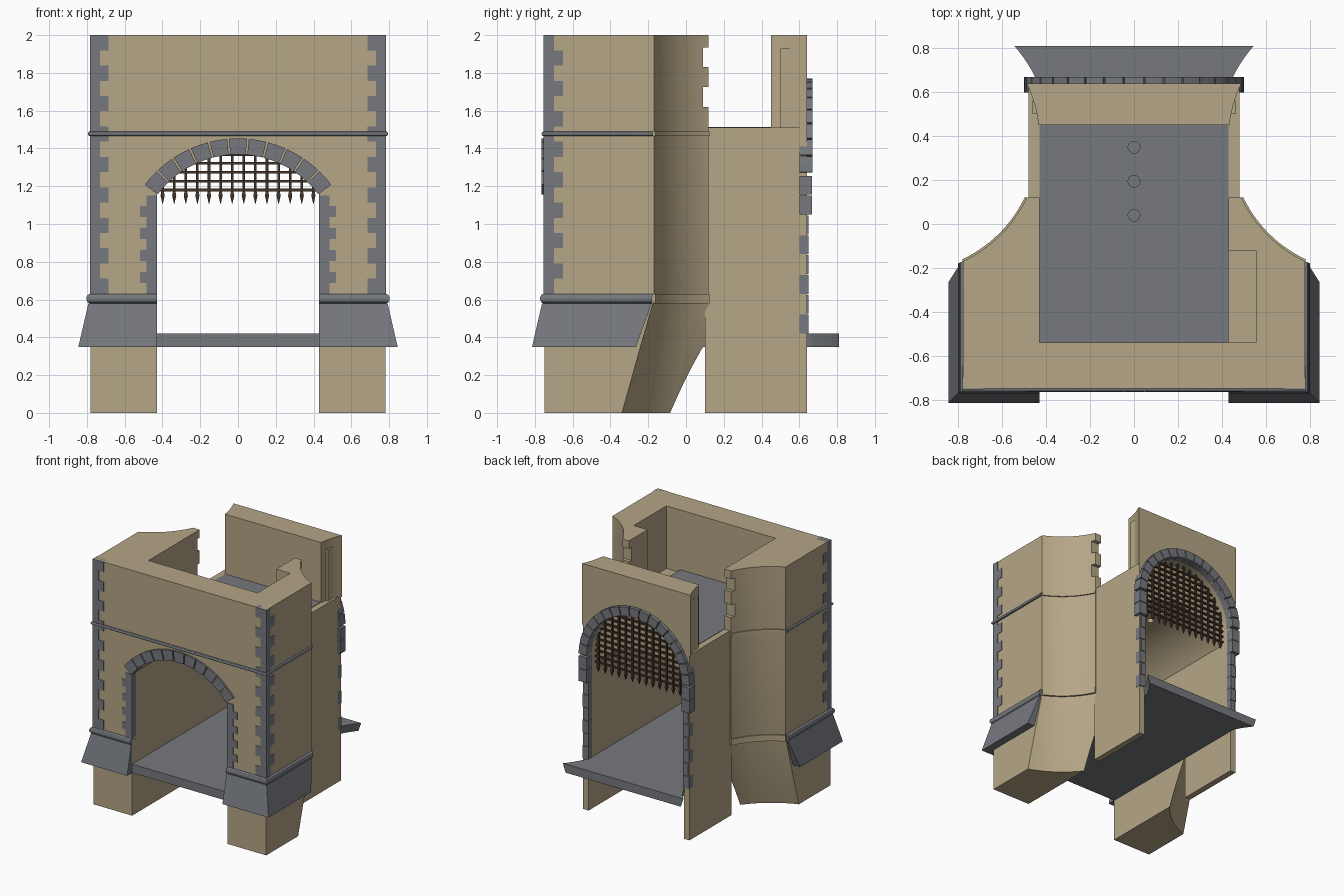
import bpy, bmesh
from math import sin, cos, pi, sqrt, asin, acos, radians

if "Cube" in bpy.data.objects:
    bpy.data.objects.remove(bpy.data.objects["Cube"])


def material(name, rgb):
    m = bpy.data.materials.new(name)
    m.diffuse_color = (*rgb, 1)
    m.use_nodes = True
    m.node_tree.nodes["Principled BSDF"].inputs["Base Color"].default_value = m.diffuse_color
    return m


TAN = material("sandstone", (0.46, 0.38, 0.24))
GREY = material("grey_stone", (0.18, 0.19, 0.21))
DARK = material("dark_wood", (0.06, 0.035, 0.022))
CX, CY, R = 1.037, 0.38, 0.607      # round towers biting into both flanks
SIDES = (-1, 1)


def add_loft(bm, rings):
    vs = [[bm.verts.new(p) for p in r] for r in rings]
    n = len(vs[0])
    for a, b in zip(vs, vs[1:]):
        for i in range(n):
            j = (i + 1) % n
            bm.faces.new((a[i], a[j], b[j], b[i]))
    bm.faces.new(vs[0][::-1])
    bm.faces.new(vs[-1])


def add_box(bm, x0, x1, y0, y1, z0, z1):
    add_loft(bm, [[(x0, y0, z), (x1, y0, z), (x1, y1, z), (x0, y1, z)] for z in (z0, z1)])


def finish(name, bm, mat, smooth=False):
    bmesh.ops.recalc_face_normals(bm, faces=bm.faces)
    me = bpy.data.meshes.new(name)
    bm.to_mesh(me)
    bm.free()
    me.materials.append(mat)
    ob = bpy.data.objects.new(name, me)
    bpy.context.collection.objects.link(ob)
    if smooth:
        shade(ob)
    return ob


def shade(ob):
    bpy.ops.object.select_all(action='DESELECT')
    ob.select_set(True)
    bpy.context.view_layer.objects.active = ob
    bpy.ops.object.shade_smooth_by_angle(angle=radians(30))


def loft(name, rings, mat=TAN, smooth=False):
    bm = bmesh.new()
    add_loft(bm, rings)
    return finish(name, bm, mat, smooth)


def box(name, *dims, mat=TAN):
    bm = bmesh.new()
    add_box(bm, *dims)
    return finish(name, bm, mat)


def cut(ob, cutters):
    for c in cutters:
        c.hide_render = True
        m = ob.modifiers.new("cut", 'BOOLEAN')
        m.operation, m.solver, m.object = 'DIFFERENCE', 'EXACT', c
    dg = bpy.context.evaluated_depsgraph_get()
    me = bpy.data.meshes.new_from_object(ob.evaluated_get(dg))
    ob.modifiers.clear()
    ob.data = me
    shade(ob)


def tower_radius(z):
    return R + max(0, 0.6 - z) * 0.262


def tower_y(x, z):
    return CY - sqrt(tower_radius(z) ** 2 - (CX - x) ** 2)


def arch_profile(y, zc, r, n=40):
    h = asin(min(1, 0.43 / r))
    pts = [(r * sin(h - 2 * h * i / n), y, zc + r * cos(h - 2 * h * i / n)) for i in range(n + 1)]
    return [(-0.43, y, -0.1), (0.43, y, -0.1)] + pts


# cutters
towers = [loft("tower_cutter", [[(s * CX + r * cos(2 * pi * i / 96), CY + r * sin(2 * pi * i / 96), z)
          for i in range(96)] for z, r in ((-0.1, tower_radius(-0.1)), (0.6, R), (2.1, R))]) for s in SIDES]
passage = loft("passage_cutter", [arch_profile(y, 0.833, 0.537) for y in (-1, 0.7)])
rear_arch = loft("rear_arch_cutter", [arch_profile(y, 1.27, 0.43) for y in (0.52, 0.75)])
room = box("room_cutter", -0.43, 0.43, -0.54, 0.3, 1.48, 2.1)
recess = box("recess_cutter", 0.4, 0.555, -0.54, -0.12, 1.49, 2.1)
teeth = [box("tooth_cutter", -0.8, 0.8, 0.09, 0.2, z, z + 0.105) for z in (1.62, 1.83)]
holes = [loft("hole_cutter", [[(0.027 * cos(a * pi / 12), y + 0.027 * sin(a * pi / 12), z)
         for a in range(24)] for z in (1.2, 1.6)]) for y in (0.04, 0.195, 0.35)]

# masonry
front = box("front_block", -0.78, 0.78, -0.75, 0.12, 0, 2)
cut(front, towers + [passage, room, recess] + teeth + holes)
rear = box("rear_passage", -0.48, 0.48, 0.1, 0.64, 0, 1.51)
cut(rear, [passage, rear_arch] + holes)
upper = box("rear_upper_wall", -0.495, 0.495, 0.45, 0.64, 1.5, 2)
cut(upper, towers + [rear_arch])
chamber = box("chamber_floor", -0.43, 0.43, -0.54, 0.45, 1.45, 1.513, mat=GREY)
cut(chamber, holes)
for s in SIDES:
    box("rear_wall_pilaster", *sorted((s * 0.40, s * 0.462)), 0.5, 0.56, 1.5, 1.93)

for c in towers + [passage, rear_arch, room, recess] + teeth + holes:
    bpy.data.objects.remove(c)

# roadway, flaring behind the gate
rings = []
for z in (0.35, 0.42):
    r = tower_radius(z)
    side = [(0.43, -0.75)] + [(max(0.43, CX - sqrt(r * r - (y - CY) ** 2)), y)
                              for y in (0.64 + 0.17 * i / 8 for i in range(9))]
    rings.append([(x, y, z) for x, y in side] + [(-x, y, z) for x, y in side[::-1]])
loft("roadway", rings, GREY)


# L-shaped course wrapped round a front corner, pushed out by o
def corner_ring(s, o, z, x_in=0.43):
    x = 0.78 + o
    yb = tower_y(x, z)
    return [(s * px, py, z) for px, py in ((x_in, -0.75 - o), (x, -0.75 - o), (x, yb),
                                          (0.72, yb), (0.72, -0.7), (x_in, -0.7))]


def tower_band(s, z0, z1, o=0.009):
    a0 = acos((CX - 0.78) / R)
    a1 = asin((CY - 0.12) / R)
    ang = [a0 + (a1 - a0) * i / 24 for i in range(25)]
    path = [(R - o, a) for a in ang] + [(R + 0.01, a) for a in ang[::-1]]
    return [[(s * (CX - r * cos(a)), CY - r * sin(a), z) for r, a in path] for z in (z0, z1)]


for s in SIDES:
    loft("base_skirt", [corner_ring(s, 0.065, 0.35), corner_ring(s, 0.012, 0.58)], GREY)
    for z0, z1, o, x_in in ((0.58, 0.63, 0.022, 0.43), (1.465, 1.49, 0.014, 0)):
        prof = [(0.3 * o, 0), (0.75 * o, 0.12), (o, 0.35), (o, 0.65), (0.75 * o, 0.88), (0.3 * o, 1)]
        loft("string_course", [corner_ring(s, p, z0 + (z1 - z0) * t, x_in) for p, t in prof], GREY, True)
        loft("curved_string_course", tower_band(s, z0, z1), TAN, True)

    # corner quoins, alternating long and short
    bm = bmesh.new()
    h = 1.37 / 17
    for i in range(17):
        a, b = (0.095, 0.05) if i % 2 == 0 else (0.05, 0.1)
        add_box(bm, *sorted((s * (0.78 - a), s * 0.784)), -0.754, -0.75 + b,
                0.63 + i * h, min(2, 0.63 + (i + 1) * h))
    finish("corner_quoins", bm, GREY)

    # front jamb quoins
    bm = bmesh.new()
    for i in range(9):
        w = 0.09 if i % 2 else 0.055
        add_box(bm, *sorted((s * 0.428, s * (0.43 + w))), -0.754, -0.7,
                0.63 + i * 0.058, 0.63 + (i + 1) * 0.058)
    finish("front_jamb_quoins", bm, GREY)

    # rear jamb stones
    bm = bmesh.new()
    for i in range(8):
        z = 0.42 + i * 0.105
        proud = z > 1.04
        add_box(bm, *sorted((s * 0.428, s * (0.5 if proud else 0.482 - 0.012 * (i % 2)))),
                0.6, 0.668 if proud else 0.648, z, z + 0.1)
    finish("rear_jamb_stones", bm, GREY)


# arch stones
def voussoirs(name, zc, r0, r1, half, n, y0, y1):
    bm = bmesh.new()
    gap = 0.008
    for i in range(n):
        a = -half + 2 * half * i / n + gap
        b = -half + 2 * half * (i + 1) / n - gap
        m = (a + b) / 2
        path = [(r0, a), (r0, m), (r0, b), (r1, b), (r1, m), (r1, a)]
        add_loft(bm, [[(r * sin(t), y, zc + r * cos(t)) for r, t in path] for y in (y0, y1)])
    finish(name, bm, GREY)


voussoirs("front_arch_stones", 0.833, 0.535, 0.62, asin(0.43 / 0.537), 11, -0.765, -0.7)
voussoirs("rear_arch_stones", 1.27, 0.428, 0.5, pi / 2, 17, 0.6, 0.67)

# portcullis lattice with spiked feet
bm = bmesh.new()
w = 0.007
for i in range(14):
    x = (i - 6.5) * 0.0614
    add_box(bm, x - w, x + w, 0.55, 0.564, 1.16, 1.27 + sqrt(0.43 ** 2 - x * x))
    add_loft(bm, [[(x + k * dx, 0.557 + k * dy, z) for dx, dy in ((-1, -1), (1, -1), (1, 1), (-1, 1))]
                  for k, z in ((0.0005, 1.105), (0.011, 1.15), (w, 1.17))])
for i in range(11):
    z = 1.18 + i * 0.047
    hw = sqrt(0.43 ** 2 - max(0, z - 1.27) ** 2)
    add_box(bm, -hw, hw, 0.542, 0.556, z - w, z + w)
finish("portcullis", bm, DARK)
